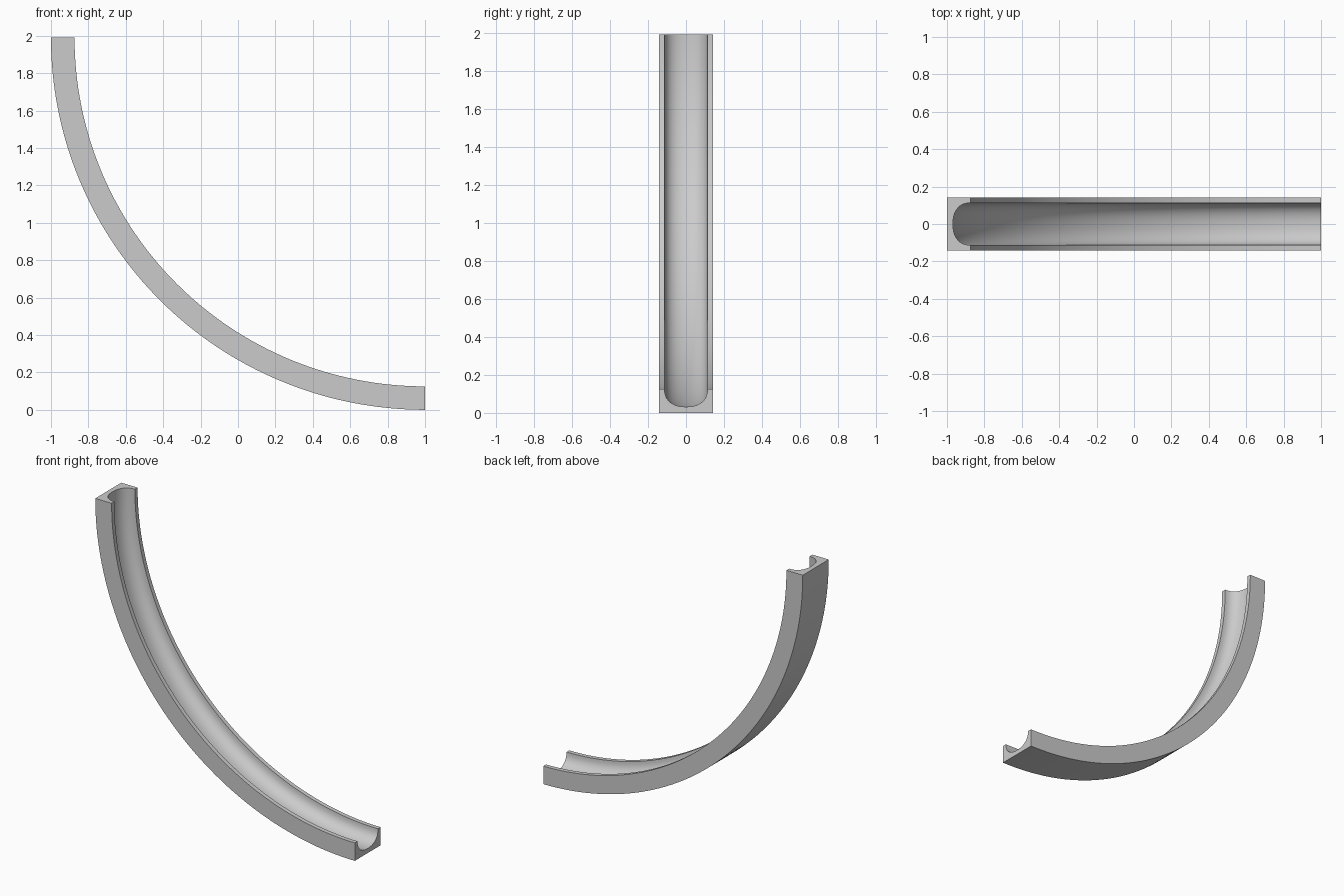
import bpy, bmesh, math

if "Cube" in bpy.data.objects:
    bpy.data.objects.remove(bpy.data.objects["Cube"])

R_OUT, THICK, HALF_W = 2.0, 0.126, 0.143     # outer radius, depth, half width
GROOVE_W, GROOVE_D = 0.113, 0.094            # groove half width and depth
HEIGHT, STEPS, N = 1.99, 64, 20


def power(v, p):
    return math.copysign(abs(v) ** p, v)


# Cross-section as (sideways, depth in from the outer face): square back, rounded groove
section = [(HALF_W, THICK), (HALF_W, 0), (-HALF_W, 0), (-HALF_W, THICK)]
for i in range(N + 1):
    a = math.pi * i / N
    section.append((-GROOVE_W * power(math.cos(a), 0.87),
                    THICK - GROOVE_D * power(max(math.sin(a), 0), 0.87)))

# Sweep the section through a quarter circle
bm = bmesh.new()
rings = []
for s in range(STEPS + 1):
    t = math.pi / 2 * s / STEPS
    ring = []
    for y, d in section:
        r = R_OUT - d
        x = 1 - r * math.cos(t)
        z = HEIGHT - r * math.sin(t) * HEIGHT / R_OUT
        ring.append(bm.verts.new((x, y, z)))
    rings.append(ring)
count = len(section)
for a, b in zip(rings, rings[1:]):
    for i in range(count):
        j = (i + 1) % count
        bm.faces.new((a[i], a[j], b[j], b[i]))

# Flat end caps
bm.faces.new(rings[0])
bm.faces.new(rings[-1][::-1])
bmesh.ops.recalc_face_normals(bm, faces=bm.faces)
bmesh.ops.triangulate(bm, faces=[f for f in bm.faces if len(f.verts) > 4])

mesh = bpy.data.meshes.new("curved_channel")
bm.to_mesh(mesh)
bm.free()
channel = bpy.data.objects.new("curved_channel", mesh)
bpy.context.collection.objects.link(channel)
bpy.context.view_layer.objects.active = channel
channel.select_set(True)
bpy.ops.object.shade_smooth_by_angle(angle=math.radians(35))
